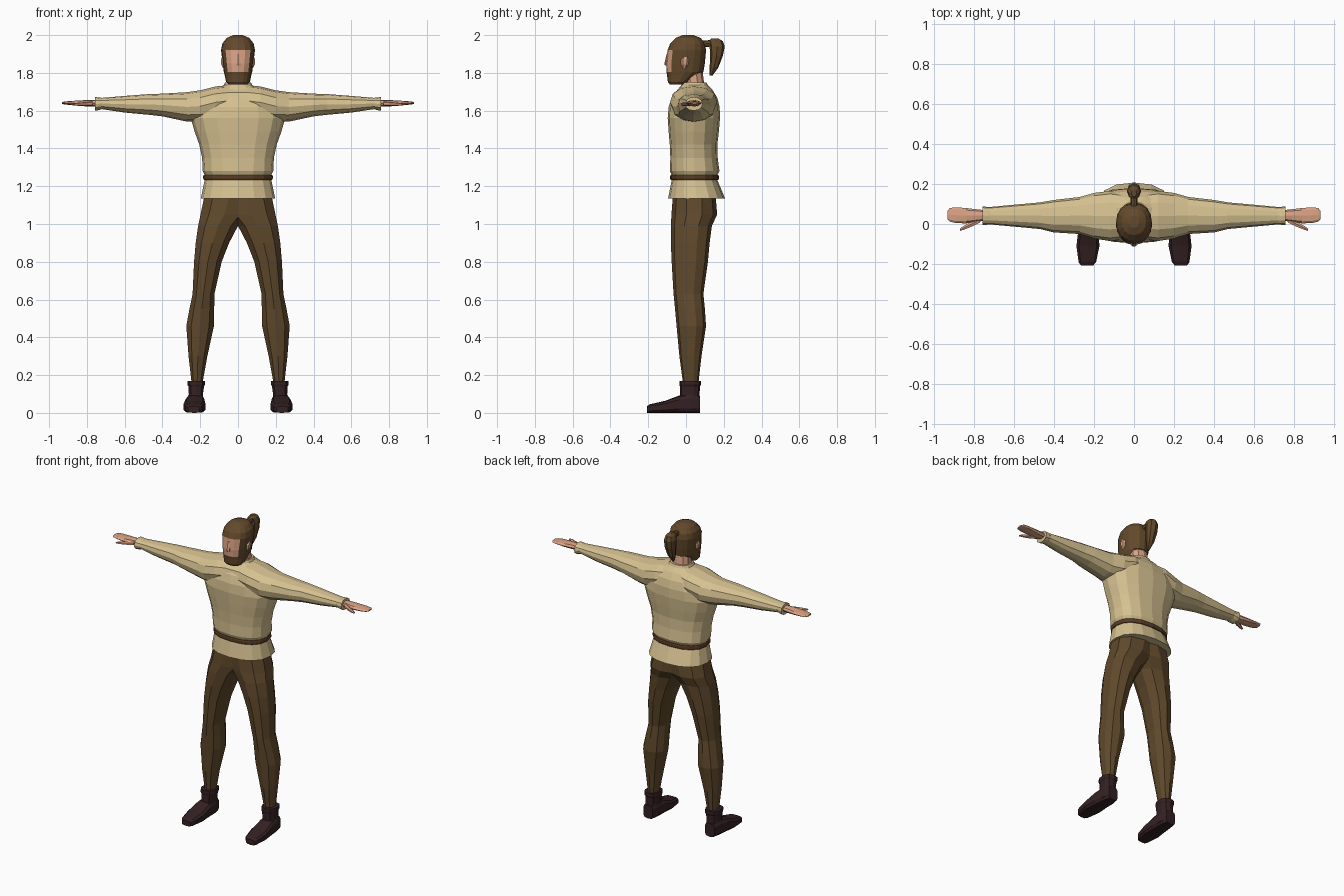
import bpy, bmesh, math


def material(name, rgb):
    m = bpy.data.materials.new(name)
    m.diffuse_color = (*rgb, 1)
    return m


SHIRT = material("cream_linen", (0.67, 0.53, 0.28))
TROUSERS = material("brown_cloth", (0.115, 0.066, 0.024))
HAIR = material("brown_hair", (0.125, 0.068, 0.025))
BELT = material("belt_leather", (0.10, 0.045, 0.018))
BOOT = material("dark_leather", (0.035, 0.015, 0.017))
SKIN = material("skin", (0.70, 0.36, 0.23))


def loft(name, axis, rings, mat, n=10, power=0.9, side=1):
    """Skin rounded sections; ring = (position on axis, a_min, a_max, b_min, b_max)."""
    bm = bmesh.new()
    loops = []
    for t, a0, a1, b0, b1 in rings:
        loop = []
        for i in range(n):
            ang = 2 * math.pi * i / n - math.pi / 2
            c, s = math.cos(ang), math.sin(ang)
            c = math.copysign(abs(c) ** power, c)
            s = math.copysign(abs(s) ** power, s)
            a = (a0 + a1) / 2 + (a1 - a0) / 2 * c
            b = (b0 + b1) / 2 + (b1 - b0) / 2 * s
            x, y, z = {"x": (t, a, b), "y": (a, t, b), "z": (a, b, t)}[axis]
            loop.append(bm.verts.new((x * side, y, z)))
        loops.append(loop)
    for lo, hi in zip(loops, loops[1:]):
        for i in range(n):
            j = (i + 1) % n
            bm.faces.new((lo[i], lo[j], hi[j], hi[i]))
    bm.faces.new(loops[0])
    bm.faces.new(loops[-1])
    bmesh.ops.recalc_face_normals(bm, faces=bm.faces)
    me = bpy.data.meshes.new(name)
    bm.to_mesh(me)
    bm.free()
    me.materials.append(mat)
    ob = bpy.data.objects.new(name, me)
    bpy.context.collection.objects.link(ob)
    return ob


# Shirt body with flared hem, pinched at the belt
shirt = loft("shirt", "z", [
    (1.135, -.197, .197, -.095, .207), (1.235, -.176, .176, -.075, .165),
    (1.255, -.174, .174, -.075, .165), (1.28, -.187, .187, -.085, .177),
    (1.35, -.19, .19, -.083, .168), (1.42, -.205, .205, -.086, .166),
    (1.49, -.23, .23, -.092, .174), (1.56, -.25, .25, -.097, .18),
    (1.62, -.235, .235, -.092, .178), (1.67, -.19, .19, -.075, .165),
    (1.71, -.125, .125, -.045, .14), (1.735, -.075, .075, -.025, .115),
    (1.75, -.068, .068, -.02, .108)], SHIRT, n=16, power=0.85)

# Sleeves and shoulders, one symmetric run from cuff to cuff
half = [(0.05, -.075, .155, 1.57, 1.735), (0.12, -.085, .165, 1.56, 1.728),
        (0.20, -.073, .155, 1.54, 1.708), (0.27, -.05, .135, 1.542, 1.698),
        (0.40, -.042, .12, 1.57, 1.69), (0.47, -.025, .108, 1.578, 1.688),
        (0.60, -.013, .096, 1.59, 1.678), (0.72, -.002, .085, 1.608, 1.668),
        (0.735, -.004, .086, 1.603, 1.67), (0.757, -.004, .087, 1.6, 1.672)]
sleeves = loft("sleeves", "x", [(-r[0], *r[1:]) for r in reversed(half)] + half, SHIRT, n=12)
union = shirt.modifiers.new("union", "BOOLEAN")
union.operation, union.object, union.solver = "UNION", sleeves, "EXACT"
bpy.context.view_layer.objects.active = shirt
bpy.ops.object.modifier_apply(modifier="union")
bpy.data.objects.remove(sleeves)

# Belt
loft("belt", "z", [(1.234, -.181, .181, -.081, .171), (1.24, -.184, .184, -.084, .174),
                   (1.254, -.184, .184, -.084, .174), (1.26, -.181, .181, -.081, .171)],
     BELT, n=16, power=0.85)

for tag, s in (("right", -1), ("left", 1)):
    # Trouser leg, overlapping its twin at the pelvis
    loft(tag + "_trouser_leg", "z", [
        (0.15, .188, .246, -.015, .065), (0.30, .16, .264, -.035, .082),
        (0.46, .124, .277, -.05, .106), (0.55, .123, .26, -.058, .1),
        (0.63, .122, .243, -.066, .092), (0.80, .083, .236, -.076, .116),
        (0.90, .043, .228, -.08, .125), (0.99, -.005, .216, -.08, .137),
        (1.05, -.06, .204, -.077, .165), (1.17, -.1, .18, -.068, .155)],
        TROUSERS, n=10, side=s)
    # Boot shaft with a turned top, then the foot
    loft(tag + "_boot_shaft", "z", [
        (0.02, .178, .272, -.035, .075), (0.10, .184, .262, -.032, .072),
        (0.14, .178, .264, -.032, .074), (0.15, .173, .27, -.035, .08),
        (0.17, .174, .27, -.034, .08)], BOOT, n=10, power=0.75, side=s)
    loft(tag + "_boot_foot", "y", [
        (-.207, .203, .266, 0, .036), (-.19, .188, .278, 0, .046),
        (-.11, .171, .289, 0, .064), (-.035, .176, .28, 0, .092),
        (.03, .178, .272, 0, .10), (.075, .19, .26, 0, .09)],
        BOOT, n=10, power=0.55, side=s)
    # Mitten hand and thumb
    loft(tag + "_hand", "x", [
        (.735, .018, .068, 1.622, 1.658), (.79, .01, .074, 1.622, 1.657),
        (.84, .003, .08, 1.625, 1.654), (.89, .005, .083, 1.63, 1.651),
        (.92, .012, .08, 1.633, 1.648), (.932, .025, .065, 1.636, 1.645)],
        SKIN, n=8, side=s)
    loft(tag + "_thumb", "x", [
        (.77, .005, .04, 1.626, 1.65), (.81, -.015, .015, 1.624, 1.646),
        (.85, -.03, -.008, 1.626, 1.642), (.87, -.036, -.022, 1.63, 1.638)],
        SKIN, n=6, side=s)
    # Ear
    loft(tag + "_ear", "z", [
        (1.825, .068, .08, -.02, 0), (1.845, .07, .09, -.026, .012),
        (1.87, .07, .092, -.026, .016), (1.885, .07, .086, -.015, .01)],
        SKIN, n=6, side=s)

# Neck
loft("neck", "z", [(1.70, -.066, .066, -.018, .104), (1.76, -.058, .058, -.012, .094),
                   (1.83, -.055, .055, -.02, .085)], SKIN, n=10)

# Head: hair and beard, with the front band between them left as the face
head = loft("head", "z", [
    (1.738, -.05, .05, -.085, -.005), (1.752, -.063, .063, -.096, .02),
    (1.785, -.07, .07, -.1, .065), (1.805, -.075, .075, -.103, .092),
    (1.85, -.081, .081, -.105, .1), (1.92, -.09, .09, -.098, .106),
    (1.955, -.083, .083, -.084, .1), (1.985, -.06, .06, -.055, .078),
    (2.0, -.025, .025, -.018, .04)], HAIR, n=16)
head.data.materials.append(SKIN)
for p in head.data.polygons:
    if 1.805 < p.center.z < 1.92 and p.center.y < -.06 and abs(p.center.x) < .06:
        p.material_index = 1

# Nose
loft("nose", "z", [(1.838, -.014, .014, -.112, -.09), (1.85, -.014, .014, -.114, -.09),
                   (1.9, -.007, .007, -.103, -.09)], SKIN, n=6)

# Ponytail and its knot
loft("ponytail_knot", "y", [(.085, -.016, .016, 1.935, 1.97), (.14, -.018, .018, 1.94, 1.975)],
     HAIR, n=8)
loft("ponytail", "z", [
    (1.785, -.008, .008, .125, .14), (1.83, -.025, .025, .125, .172),
    (1.89, -.035, .035, .128, .195), (1.94, -.035, .035, .125, .205),
    (1.968, -.027, .027, .12, .195), (1.982, -.012, .012, .135, .172)], HAIR, n=8)
